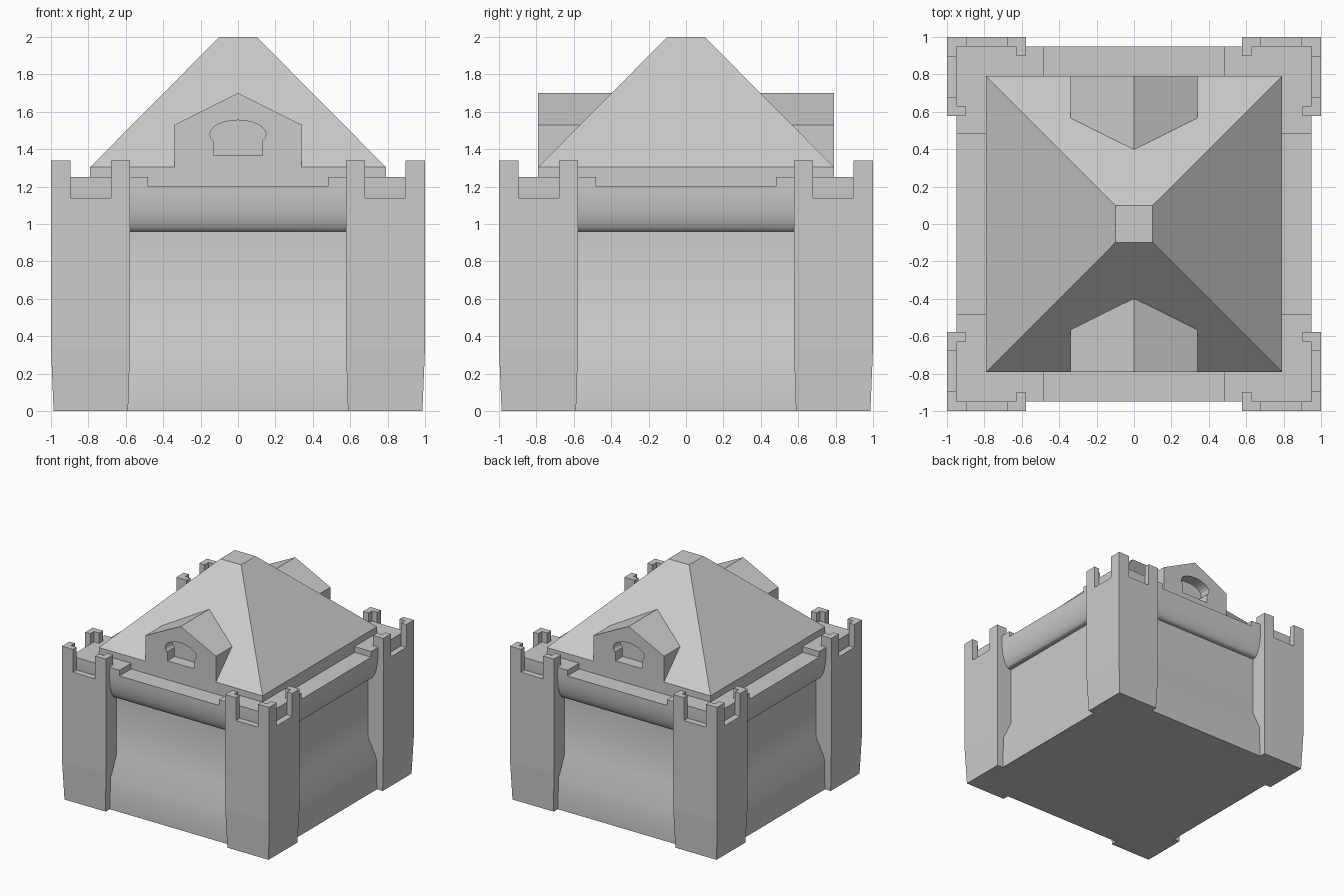
import bpy, bmesh
from math import sin, cos, pi

if "Cube" in bpy.data.objects:
    bpy.data.objects.remove(bpy.data.objects["Cube"])


def finish(name, bm):
    bmesh.ops.recalc_face_normals(bm, faces=bm.faces[:])
    me = bpy.data.meshes.new(name)
    bm.to_mesh(me)
    bm.free()
    ob = bpy.data.objects.new(name, me)
    bpy.context.collection.objects.link(ob)
    return ob


def loft(name, loops):
    """Closed solid through a list of equally long vertex loops."""
    bm = bmesh.new()
    rings = [[bm.verts.new(p) for p in loop] for loop in loops]
    n = len(rings[0])
    for a, b in zip(rings, rings[1:]):
        for i in range(n):
            j = (i + 1) % n
            bm.faces.new((a[i], a[j], b[j], b[i]))
    bm.faces.new(rings[0])
    bm.faces.new(rings[-1])
    return finish(name, bm)


def rect(x0, x1, y0, y1, z):
    return [(x0, y0, z), (x1, y0, z), (x1, y1, z), (x0, y1, z)]


def square(h, z):
    return rect(-h, h, -h, h, z)


def prism_z(name, pts, z0, z1):
    return loft(name, [[(x, y, z) for x, y in pts] for z in (z0, z1)])


def prism_y(name, pts, y0, y1):
    return loft(name, [[(x, y, z) for x, z in pts] for y in (y0, y1)])


# Walls: battered base, recessed face, rounded cornice
profile = [(0.93, 0), (0.93, 0.28), (0.85, 0.45), (0.85, 0.96)]
N = 12
for i in range(N + 1):
    t = pi / 2 * (1 - i / N)
    profile.append((0.87 + 0.08 * cos(t), 1.2 - 0.24 * sin(t)))
walls = loft("walls", [square(h, z) for h, z in profile])
bpy.context.view_layer.objects.active = walls
walls.select_set(True)
bpy.ops.object.shade_smooth_by_angle(angle=0.52)
walls.select_set(False)

# Four corner towers with walkway blocks and battlements
corner_merlon = [(1, 1), (0.895, 1), (0.895, 0.95), (0.95, 0.95), (0.95, 0.895), (1, 0.895)]
end_merlon = [(0.577, 1), (0.68, 1), (0.68, 0.95), (0.63, 0.95), (0.63, 0.9), (0.577, 0.9)]
for sx in (-1, 1):
    for sy in (-1, 1):
        def r(a, b, z):
            return rect(sx * a, sx * b, sy * a, sy * b, z)
        loft("tower", [r(0.588, 0.986, 0), r(0.577, 1, 0.34), r(0.577, 1, 1.14)])
        loft("tower_walkway", [r(0.48, 0.95, 1.2), r(0.48, 0.95, 1.25)])
        for pts in (corner_merlon, end_merlon, [(y, x) for x, y in end_merlon]):
            prism_z("merlon", [(sx * x, sy * y) for x, y in pts], 1.14, 1.34)

# Hipped roof with flat cap
roof = loft("roof", [square(0.79, 1.19), square(0.79, 1.305), square(0.1, 2.0)])

# Front and back dormers with recessed arched windows
gable = [(-0.34, 1.305), (0.34, 1.305), (0.34, 1.53), (0, 1.7), (-0.34, 1.53)]
window = [(-0.13, 1.365), (0.13, 1.365)]
for i in range(17):
    t = -pi / 6 + i / 16 * (pi + pi / 3)
    window.append((0.15 * cos(t), 1.48 + 0.075 * sin(t)))
for s in (-1, 1):
    dormer = prism_y("dormer", gable, s * 0.79, s * 0.36)
    cutter = prism_y("window_cutter", window, s * 0.9, s * 0.69)
    cutter.hide_render = True
    cutter.display_type = 'WIRE'
    for ob in (dormer, roof):
        m = ob.modifiers.new("window", 'BOOLEAN')
        m.operation = 'DIFFERENCE'
        m.solver = 'EXACT'
        m.object = cutter
